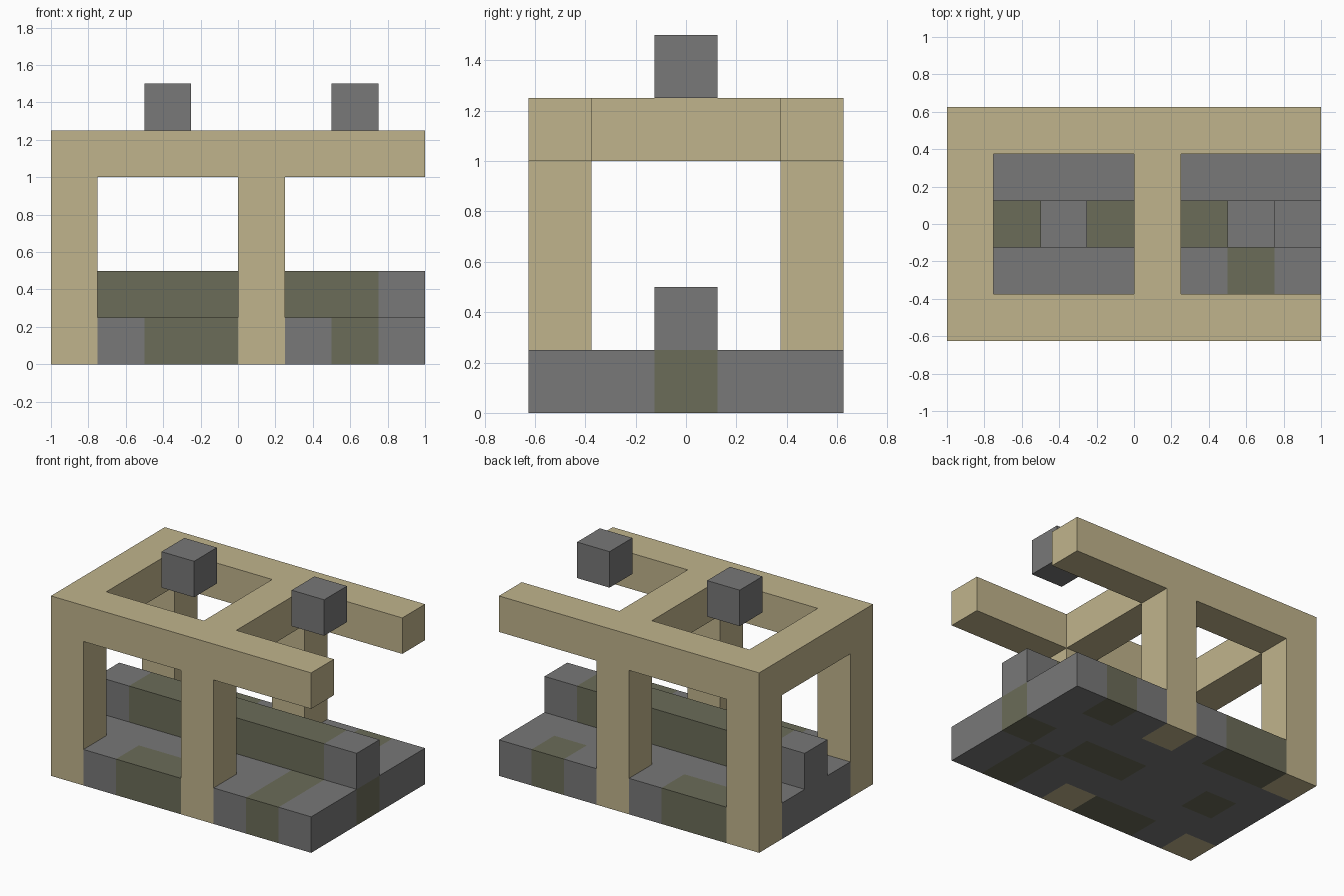
import bpy
import bmesh
from mathutils import Vector

cube = bpy.data.objects.get("Cube")
if cube:
    bpy.data.objects.remove(cube, do_unlink=True)

CELL = 0.25
COLS, ROWS = 8, 5


def material(name, rgb):
    mat = bpy.data.materials.new(name)
    mat.use_nodes = True
    color = (*rgb, 1)
    mat.diffuse_color = color
    mat.node_tree.nodes["Principled BSDF"].inputs["Base Color"].default_value = color
    return mat


timber = material("pale timber", (0.527, 0.456, 0.262))
stone = material("grey stone", (0.188, 0.188, 0.188))
moss = material("mossy stone", (0.147, 0.150, 0.098))

AXES = [Vector(a) for a in ((1, 0, 0), (0, 1, 0), (0, 0, 1))]


def cells(cols, rows, layers):
    return {(c, r, l) for c in cols for r in rows for l in layers}


def block_part(name, filled, mats, pick=lambda cell: 0):
    """Build the outer skin of a set of unit blocks (column, row, layer)."""
    bm = bmesh.new()
    for cell in sorted(filled):
        centre = Vector(cell) + Vector((0.5, 0.5, 0.5))
        for i in range(3):
            for sign in (-1, 1):
                n = AXES[i] * sign
                if tuple(int(a + b) for a, b in zip(cell, n)) in filled:
                    continue
                u, v = AXES[(i + 1) % 3] * sign, AXES[(i + 2) % 3]
                ring = [centre + (n + u * a + v * b) / 2
                        for a, b in ((-1, -1), (1, -1), (1, 1), (-1, 1))]
                face = bm.faces.new([bm.verts.new(p) for p in ring])
                face.material_index = pick(cell)
    bmesh.ops.remove_doubles(bm, verts=bm.verts, dist=0.001)
    for v in bm.verts:
        v.co = (v.co - Vector((COLS / 2, ROWS / 2, 0))) * CELL
    mesh = bpy.data.meshes.new(name)
    bm.to_mesh(mesh)
    bm.free()
    for mat in mats:
        mesh.materials.append(mat)
    obj = bpy.data.objects.new(name, mesh)
    bpy.context.collection.objects.link(obj)


# Timber frame: four posts, two long rails, two cross beams
post_cols, side_rows = (0, 4), (0, ROWS - 1)
posts = cells(post_cols, side_rows, range(4))
rails = cells(range(COLS), side_rows, [4])
beams = cells(post_cols, range(ROWS), [4])
block_part("timber_frame", posts | rails | beams, [timber])

# Stone floor notched around the posts, with mossy patches
mossy = (cells([6], [0, 1, 4], [0]) | cells([1, 4, 5, 7], [2], [0])
         | cells([2, 3], [0], [0]) | cells([1, 2], [4], [0]))
block_part("stone_floor", cells(range(COLS), range(ROWS), [0]) - posts,
           [stone, moss], lambda cell: int(cell in mossy))

# Low central wall, mossy except at its two ends
block_part("centre_wall", cells(range(COLS), [2], [1]), [stone, moss],
           lambda cell: int(0 < cell[0] < COLS - 1))

# Two loose stone blocks above the openings
for name, col in (("left_block", 6), ("right_block", 2)):
    block_part(name, cells([col], [2], [5]), [stone])
